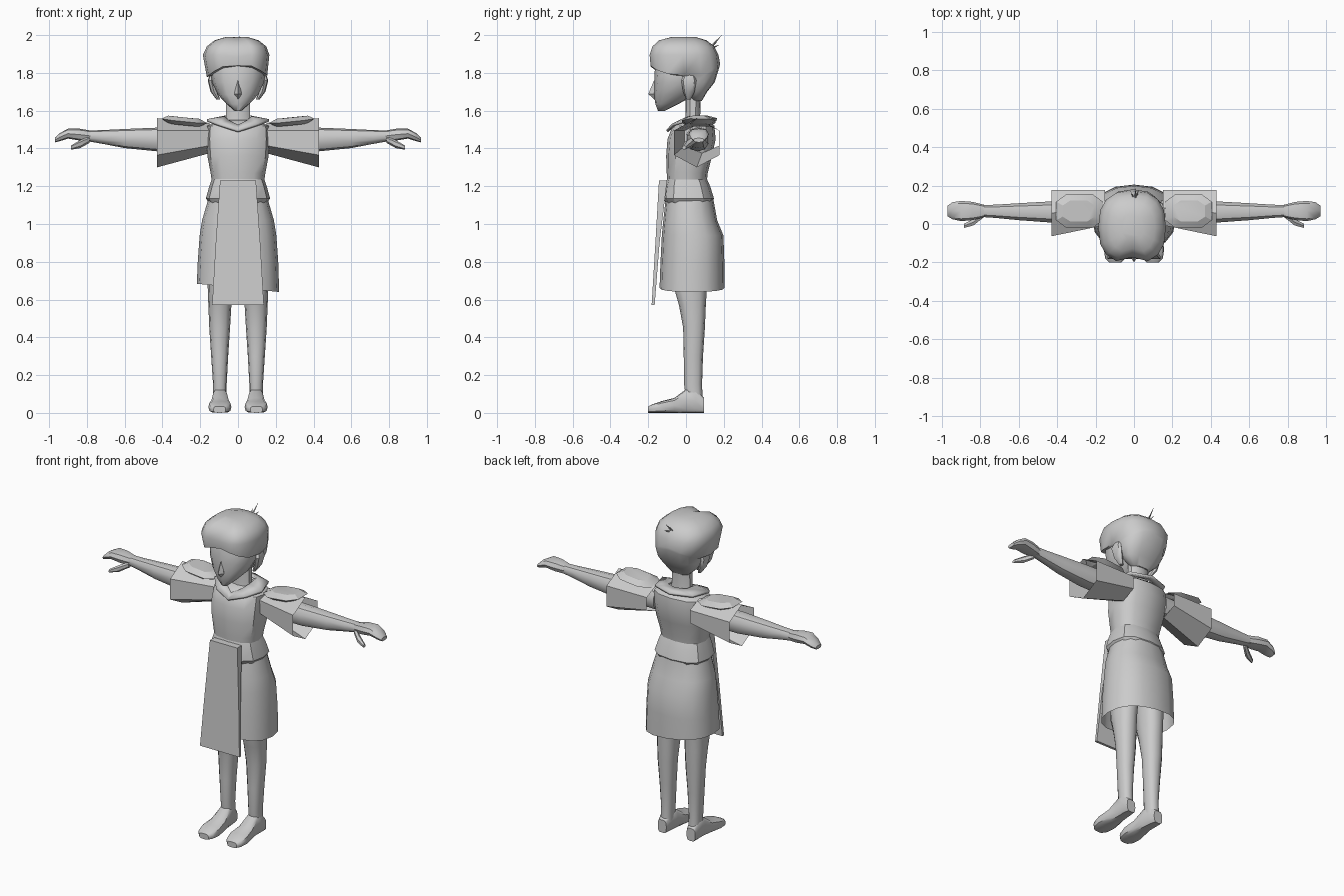
import bpy, bmesh, math
from mathutils import Vector

grey = bpy.data.materials.new("plain_grey")
grey.diffuse_color = (0.6, 0.6, 0.6, 1)


def finish(bm, name, mirror=False, angle=40):
    bmesh.ops.recalc_face_normals(bm, faces=bm.faces)
    me = bpy.data.meshes.new(name)
    bm.to_mesh(me)
    bm.free()
    me.materials.append(grey)
    me.shade_smooth()
    me.set_sharp_from_angle(angle=math.radians(angle))
    ob = bpy.data.objects.new(name, me)
    bpy.context.collection.objects.link(ob)
    if mirror:
        ob.modifiers.new("mirror", 'MIRROR')
    return ob


def tube(name, rings, axis='z', n=12, p=0.85, start=math.pi / 2, caps=(True, True),
         mirror=False, tweak=None, angle=40):
    """Loft of rounded rings: (position on axis, a min, a max, b min, b max)."""
    bm = bmesh.new()
    loops = []
    for t, a0, a1, b0, b1 in rings:
        loop = []
        for i in range(n):
            an = start + 2 * math.pi * i / n
            c, s = math.cos(an), math.sin(an)
            c = 0 if abs(c) < 1e-6 else math.copysign(abs(c) ** p, c)
            s = 0 if abs(s) < 1e-6 else math.copysign(abs(s) ** p, s)
            a = (a0 + a1) / 2 + c * (a1 - a0) / 2
            b = (b0 + b1) / 2 + s * (b1 - b0) / 2
            co = Vector({'x': (t, a, b), 'y': (a, t, b), 'z': (a, b, t)}[axis])
            loop.append(bm.verts.new(tweak(co) if tweak else co))
        loops.append(loop)
    for lo, hi in zip(loops, loops[1:]):
        for i in range(n):
            j = (i + 1) % n
            bm.faces.new((lo[i], lo[j], hi[j], hi[i]))
    if caps[0]:
        bm.faces.new(loops[0])
    if caps[1]:
        bm.faces.new(loops[-1])
    return finish(bm, name, mirror, angle)


# feet and legs
tube("foot", [(.095, .07, .13, 0, .08), (.05, .06, .135, 0, .13), (0, .055, .135, 0, .125),
              (-.06, .045, .145, 0, .08), (-.13, .035, .157, 0, .062),
              (-.18, .045, .15, 0, .045), (-.2, .065, .13, 0, .035)],
     axis='y', n=12, p=.6, mirror=True)
tube("leg", [(.07, .06, .132, .0, .088), (.15, .06, .132, -.01, .085), (.3, .052, .142, -.012, .09),
             (.45, .042, .152, -.015, .1), (.57, .035, .157, -.037, .105),
             (.65, .032, .16, -.06, .11), (.95, .01, .165, -.08, .13)], mirror=True)


# skirt with slightly slanted hem
def slant(v):
    if v.z < .8:
        v.z -= .1 * v.x
    return v


tube("skirt", [(.662, -.218, .218, -.14, .205), (.8, -.213, .213, -.135, .203),
               (.94, -.203, .203, -.128, .198), (1.02, -.19, .19, -.12, .165),
               (1.13, -.158, .158, -.108, .145)],
     n=16, caps=(False, False), tweak=slant)

# front cloth panel and belt
tube("front_panel", [(.57, -.137, .137, -.182, -.166), (.9, -.118, .118, -.162, -.14),
                     (1.23, -.095, .095, -.143, -.1)],
     n=4, p=0, start=math.pi / 4)
tube("belt", [(1.1, -.145, .145, -.1, .13), (1.135, -.17, .17, -.12, .148),
              (1.2, -.152, .152, -.112, .128), (1.24, -.138, .138, -.1, .11)], p=.75, angle=30)

# torso
tube("torso", [(1.2, -.135, .135, -.098, .108), (1.27, -.145, .145, -.102, .115),
               (1.36, -.162, .162, -.105, .138), (1.45, -.167, .167, -.098, .157),
               (1.52, -.163, .163, -.07, .15), (1.55, -.1, .1, -.03, .11)], p=.75)

# pointed collar: a flat band from outer edge to inner edge
outer = [(0, -.105, 1.497), (.1, -.075, 1.53), (.165, .0, 1.555), (.13, .12, 1.56), (0, .165, 1.56)]
inner = [(0, -.07, 1.525), (.045, -.04, 1.548), (.072, .01, 1.57), (.065, .09, 1.575), (0, .11, 1.575)]
bm = bmesh.new()
o = [bm.verts.new(q) for q in outer]
k = [bm.verts.new(q) for q in inner]
for i in range(4):
    bm.faces.new((o[i], o[i + 1], k[i + 1], k[i]))
collar = finish(bm, "collar", True, 25)
sol = collar.modifiers.new("thickness", 'SOLIDIFY')
sol.thickness, sol.offset = .014, -1

# sleeves: flared, six-sided, open at the hand end
tube("sleeve", [(.15, -.02, .19, 1.375, 1.535), (.428, -.082, .196, 1.3, 1.56)],
     axis='x', n=6, p=1, caps=(False, False), mirror=True, angle=25)


# shoulder pads
def tilt(v):
    v.z += .1 * (v.x - .29) - .6 * (v.y - .065) ** 2
    return v


tube("shoulder_pad", [(1.525, .2, .37, .0, .13), (1.547, .155, .412, -.027, .162),
                      (1.566, .2, .375, .01, .125)],
     n=8, p=.7, start=math.pi / 8, mirror=True, tweak=tilt, angle=25)

# arms, hands and thumbs
tube("arm", [(.14, .0, .125, 1.385, 1.515), (.43, .005, .12, 1.385, 1.51),
             (.6, .018, .11, 1.402, 1.503), (.72, .03, .102, 1.425, 1.497),
             (.79, .035, .1, 1.437, 1.495)], axis='x', n=10, mirror=True)
tube("hand", [(.78, .035, .1, 1.437, 1.495), (.84, .02, .115, 1.442, 1.505),
              (.9, .015, .12, 1.452, 1.505), (.945, .025, .113, 1.438, 1.48),
              (.97, .04, .095, 1.432, 1.455)], axis='x', n=8, p=.75, mirror=True)
tube("thumb", [(.785, .03, .065, 1.43, 1.465), (.835, -.01, .03, 1.402, 1.445),
               (.885, -.022, .002, 1.393, 1.415)], axis='x', n=6, p=1, mirror=True)

# neck and head
tube("neck", [(1.5, -.075, .075, -.015, .09), (1.57, -.065, .065, -.002, .075),
              (1.7, -.065, .065, -.005, .08)], n=10)
tube("head", [(1.598, -.018, .018, -.148, -.115), (1.635, -.06, .06, -.162, -.04),
              (1.685, -.107, .107, -.17, .05), (1.75, -.138, .138, -.168, .1),
              (1.82, -.145, .145, -.165, .12), (1.9, -.12, .12, -.14, .12)], p=.9, angle=60)
tube("nose", [(1.66, -.004, .004, -.168, -.14), (1.688, -.02, .02, -.199, -.14),
              (1.76, -.006, .006, -.17, -.14)], n=4, p=1)
tube("ear", [(1.66, .095, .115, .0, .025), (1.7, .11, .145, -.015, .045),
             (1.76, .125, .16, -.025, .055), (1.79, .12, .15, -.01, .045)], n=8, mirror=True)


# hair: one cap with a parted, overhanging fringe
def part(v):
    front = max(0, -v.y / .2)
    if abs(v.x + .008) < .012 and v.z > 1.8:
        v.y += .03 * front
        v.z -= .012 * front
    if 1.82 < v.z < 1.88:
        v.z -= 2.6 * v.x ** 2
    return v


tube("hair", [(1.65, -.06, .06, .03, .083), (1.7, -.115, .115, .0, .112),
              (1.75, -.138, .138, -.055, .152), (1.835, -.145, .145, -.13, .178),
              (1.85, -.165, .155, -.198, .18), (1.895, -.186, .166, -.204, .172),
              (1.94, -.165, .15, -.188, .15), (1.972, -.125, .11, -.15, .11),
              (1.99, -.065, .05, -.08, .05)], n=16, p=.78, tweak=part, angle=50)

# loose hair wisps at the crown
base = Vector((.005, .12, 1.925))
for i, tip in enumerate([(.01, .19, 2.0), (.025, .18, 1.95), (-.015, .165, 1.965)]):
    d = Vector(tip) - base
    bm = bmesh.new()
    bmesh.ops.create_cone(bm, cap_ends=True, segments=4, radius1=.009, radius2=0, depth=d.length)
    bmesh.ops.translate(bm, verts=bm.verts, vec=(0, 0, d.length / 2))
    wisp = finish(bm, "hair_wisp_%d" % (i + 1))
    wisp.location = base
    wisp.rotation_euler = d.to_track_quat('Z', 'Y').to_euler()
